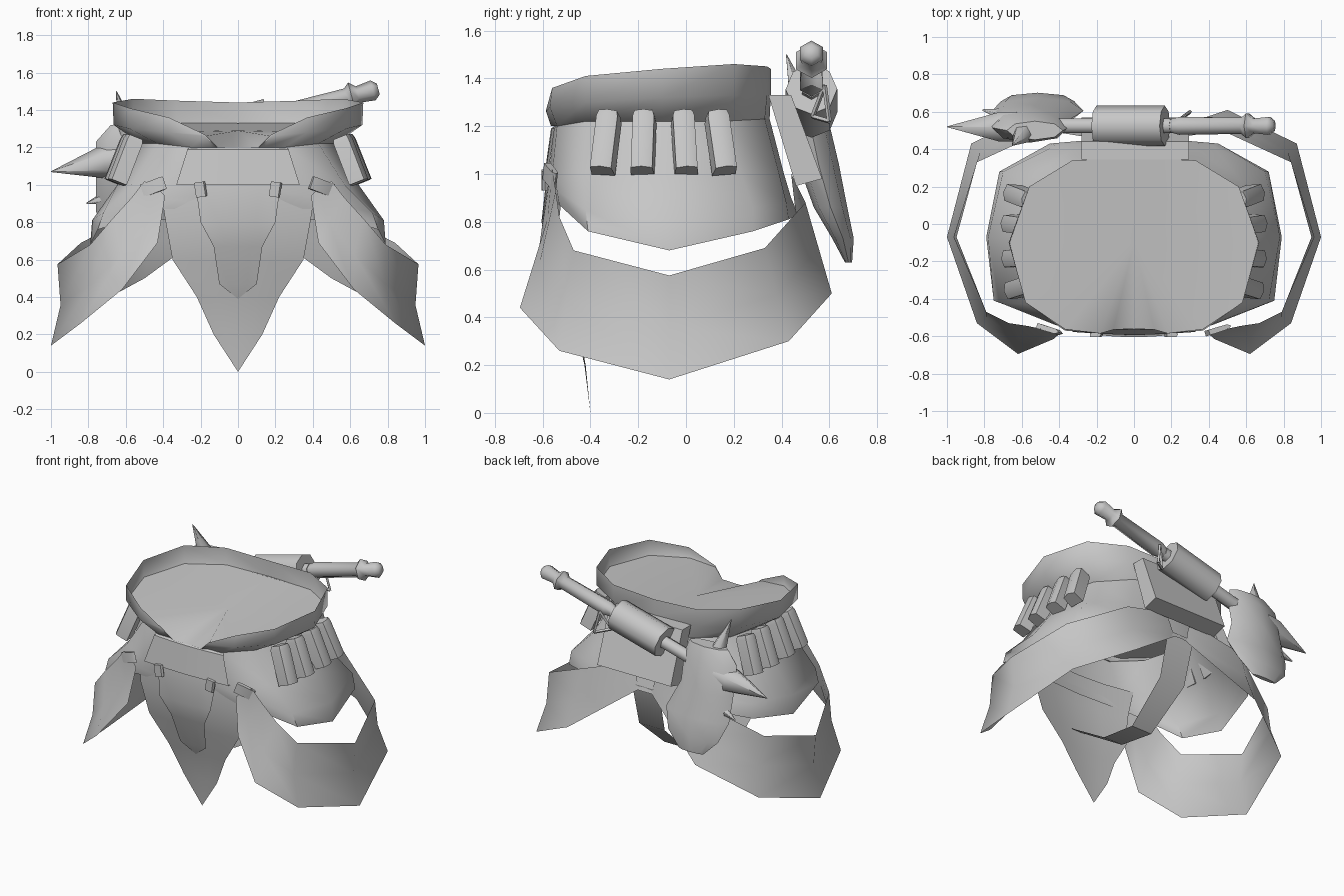
import bpy, math
from mathutils import Vector, Euler

if "Cube" in bpy.data.objects:
    bpy.data.objects.remove(bpy.data.objects["Cube"], do_unlink=True)

grey = bpy.data.materials.new("plain_grey")
grey.use_nodes = True
grey.diffuse_color = (0.57, 0.57, 0.57, 1)
grey.node_tree.nodes["Principled BSDF"].inputs["Base Color"].default_value = (0.57, 0.57, 0.57, 1)


def build(name, verts, faces, angle=40):
    mesh = bpy.data.meshes.new(name)
    mesh.from_pydata([tuple(v) for v in verts], [], faces)
    mesh.materials.append(grey)
    obj = bpy.data.objects.new(name, mesh)
    bpy.context.collection.objects.link(obj)
    bpy.ops.object.select_all(action="DESELECT")
    obj.select_set(True)
    bpy.context.view_layer.objects.active = obj
    bpy.ops.object.mode_set(mode="EDIT")
    bpy.ops.mesh.select_all(action="SELECT")
    bpy.ops.mesh.remove_doubles(threshold=0.0005)
    bpy.ops.mesh.normals_make_consistent(inside=False)
    bpy.ops.object.mode_set(mode="OBJECT")
    bpy.ops.object.shade_smooth_by_angle(angle=math.radians(angle))
    return obj


def loft(name, rows, closed=False, caps=False, angle=40):
    """Skin rows of equally many points."""
    n = len(rows[0])
    faces = []
    for r in range(len(rows) - 1):
        for i in range(n if closed else n - 1):
            j = (i + 1) % n
            faces.append((r * n + i, r * n + j, (r + 1) * n + j, (r + 1) * n + i))
    if caps:
        faces.append(tuple(range(n)))
        faces.append(tuple((len(rows) - 1) * n + i for i in range(n)))
    return build(name, [p for row in rows for p in row], faces, angle)


def rod(name, start, end, stations, sides=6):
    """Round part along an axis; stations are (fraction, radius)."""
    a, b = Vector(start), Vector(end)
    d = (b - a).normalized()
    u = d.cross(Vector((0, 1, 0.01))).normalized()
    w = d.cross(u)
    rows = []
    for t, r in stations:
        c = a.lerp(b, t)
        rows.append([c + u * r * math.cos(k * math.tau / sides)
                     + w * r * math.sin(k * math.tau / sides) for k in range(sides)])
    return loft(name, rows, True, True, 65)


def ring(half):
    """Mirror a front-to-back half outline into a full ring."""
    return half + [(-x, y, z) for x, y, z in reversed(half[1:-1])]


# Waist shell with a lower edge that rises to front and back
loft("waist_shell", [ring(half) for half in (
    [(0, -.55, 1.2), (.25, -.54, 1.2), (.43, -.42, 1.22), (.52, -.1, 1.22),
     (.46, .15, 1.22), (.27, .33, 1.23), (0, .35, 1.23)],
    [(0, -.575, 1), (.35, -.56, 1), (.57, -.43, 1), (.645, -.07, 1),
     (.57, .23, 1), (.35, .39, 1), (0, .41, 1)],
    [(0, -.57, .95), (.42, -.54, .93), (.72, -.42, .85), (.78, -.07, .81),
     (.7, .28, .86), (.42, .42, .88), (0, .44, .9)],
    [(0, -.55, .87), (.42, -.53, .87), (.75, -.41, .76), (.79, -.07, .68),
     (.72, .28, .76), (.45, .43, .81), (0, .47, .83)])], True, angle=60)

# Flared collar, open at the front
rim_base = ring([(0, -.56, 1.2), (.11, -.565, 1.2), (.18, -.585, 1.26), (.37, -.57, 1.28), (.58, -.42, 1.3),
                 (.665, -.1, 1.32), (.56, .2, 1.33), (.33, .34, 1.33), (0, .355, 1.33)])
loft("collar", [
    ring([(0, -.55, 1.2), (.08, -.55, 1.2), (.14, -.545, 1.2), (.25, -.54, 1.2), (.43, -.42, 1.22),
          (.52, -.1, 1.22), (.46, .15, 1.22), (.27, .33, 1.23), (0, .35, 1.23)]),
    rim_base,
    ring([(0, -.56, 1.2), (.11, -.565, 1.2), (.18, -.585, 1.27), (.37, -.56, 1.36), (.58, -.42, 1.41),
          (.67, -.1, 1.44), (.56, .2, 1.46), (.33, .34, 1.45), (0, .355, 1.44)])], True, angle=65)

# Shallow plate that closes the opening
n = len(rim_base)
build("inner_plate", rim_base + [(0, -0.1, 1.29)], [(i, (i + 1) % n, n) for i in range(n)], 60)

# Front belt plate, wider at its lower edge
loft("front_belt_plate", [[(w * f, y + 0.015 * f * f, z) for f in (-1, -0.5, 0, 0.5, 1)]
                          for z, w, y in ((1.2, 0.26, -0.55), (1.19, 0.27, -0.565),
                                          (1.0, 0.33, -0.592), (1.0, 0.33, -0.57))])


def box(name, centre, size, tilt=(0, 0, 0), taper=1.0):
    """Ridged block whose top can be narrowed."""
    m = Euler(tilt).to_matrix()
    rows = []
    for z in (-0.5, 0.4, 0.5):
        f = taper if z == 0.5 else 1
        rows.append([Vector(centre) + m @ Vector((x * size[0] * f, y * size[1] * f, z * size[2]))
                     for x, y in ((-0.5, -0.5), (0.35, -0.45), (0.5, 0), (0.35, 0.45), (-0.5, 0.5))])
    return loft(name, rows, True, True, 50)


for side in (-1, 1):
    tag = "left" if side > 0 else "right"
    box(tag + "_belt_tab", (side * 0.2, -0.59, 0.975), (0.06, 0.03, 0.08), (0, side * 0.15, 0))
    box(tag + "_strap_buckle", (side * 0.45, -0.565, 0.99), (0.13, 0.03, 0.07), (0, side * 0.35, side * 0.3))

    # Row of slim side pouches, leaning outwards
    for y in (-0.338, -0.18, -0.005, 0.147):
        p = box(tag + "_pouch", (0, 0, 0), (0.1, 0.1, 0.26), (0.3 * (y + 0.15), -0.38, 0.6 * (y + 0.07)), 0.85)
        p.location = (side * (0.625 - 0.08 * abs(y + 0.07)), y, 1.135)
        p.scale.x = side

    # Broad side band looping from front buckle to the back
    upper = [(0.5, -0.56, 1.02), (0.57, -0.545, 0.93), (0.67, -0.53, 0.82), (0.79, -0.47, 0.68),
             (0.965, -0.07, 0.575), (0.84, 0.33, 0.69), (0.47, 0.5, 0.88), (0.1, 0.44, 1.0)]
    lower = [(0.39, -0.58, 0.94), (0.43, -0.615, 0.69), (0.62, -0.695, 0.44), (0.84, -0.53, 0.26),
             (1.0, -0.07, 0.14), (0.87, 0.43, 0.3), (0.5, 0.61, 0.5), (0.05, 0.46, 0.83)]
    middle = [((Vector(a) + Vector(b)) / 2 - Vector((0.035 * a[0], 0, 0))) for a, b in zip(upper, lower)]
    loft(tag + "_side_band", [[(side * p[0], p[1], p[2]) for p in row]
                              for row in (upper, middle, lower)], angle=50)


# Pointed front flap and its raised middle panel
def flap(name, stations, curve):
    loft(name, [[(w * f, y + curve * (w * f) ** 2, z) for f in (-1, -0.5, 0, 0.5, 1)]
                for z, w, y in stations], angle=50)


flap("front_flap", [(1.02, 0.42, -0.56), (0.82, 0.39, -0.575), (0.6, 0.35, -0.53),
                    (0.4, 0.22, -0.47), (0.2, 0.13, -0.425), (0, 0, -0.4)], 0.3)
flap("flap_panel", [(1.02, 0.23, -0.58), (0.8, 0.2, -0.605), (0.67, 0.13, -0.565),
                    (0.47, 0.1, -0.505), (0.39, 0, -0.47)], 0.3)

# Strap passing underneath from back to front
loft("under_strap", [[(x, y, z) for x in (-w, 0.1)] for y, z, w in
                     ((0.46, 0.86, 0.11), (0.38, 0.55, 0.1), (0.1, 0.31, 0.06),
                      (-0.18, 0.35, 0.05), (-0.52, 0.57, 0))])

# Tilted box on the back
profile = [(0.345, 1.33), (0.44, 1.33), (0.57, 0.98), (0.46, 0.95)]
loft("back_box", [[(x, y, z) for y, z in profile] for x in (-0.28, 0.295)], True, True)


# Spiked club carried across the back
def on_axis(x):
    return (x, 0.525, 1.31 + 0.27 * x)


rod("club_holder", on_axis(-0.2), on_axis(0.165), [(0, 0.108), (1, 0.108)], 8)
rod("club_shaft", on_axis(-0.5), on_axis(0.2), [(0, 0.045), (1, 0.045)])
rod("club_handle", on_axis(0.18), on_axis(0.75),
    [(0, 0.035), (0.12, 0.055), (0.7, 0.05), (0.75, 0.075), (0.81, 0.045), (0.95, 0.055), (1, 0.03)])

# Club head: height, both side limits, depth position and half depth
head = [(1.32, -0.68, -0.38, 0.5, 0.05), (1.23, -0.76, -0.35, 0.515, 0.08),
        (1.04, -0.76, -0.35, 0.555, 0.085), (0.86, -0.76, -0.27, 0.605, 0.07),
        (0.73, -0.71, -0.32, 0.657, 0.045), (0.63, -0.61, -0.42, 0.68, 0.015)]
loft("club_head", [[((a + b) / 2 + (b - a) / 2 * math.cos(k * math.tau / 8),
                     y + d * math.sin(k * math.tau / 8), z) for k in range(8)]
                   for z, a, b, y, d in head], True, True, 50)
rod("end_spike", (-0.62, 0.52, 1.14), (-1.0, 0.52, 1.07), [(0, 0.09), (0.25, 0.09), (1, 0.002)])
rod("upper_spike", (-0.57, 0.51, 1.2), (-0.65, 0.42, 1.5), [(0, 0.06), (0.3, 0.055), (1, 0.002)])
rod("lower_spike", (-0.62, 0.57, 0.96), (-0.81, 0.61, 0.9), [(0, 0.06), (1, 0.004)])

# Small clip beside the holder
corners = [(0.21, 0.53, 1.24), (0.3, 0.6, 1.22), (0.27, 0.58, 1.37)]
for i in range(3):
    rod("clip_bar", corners[i], corners[(i + 1) % 3], [(0, 0.01), (1, 0.01)], 4)
